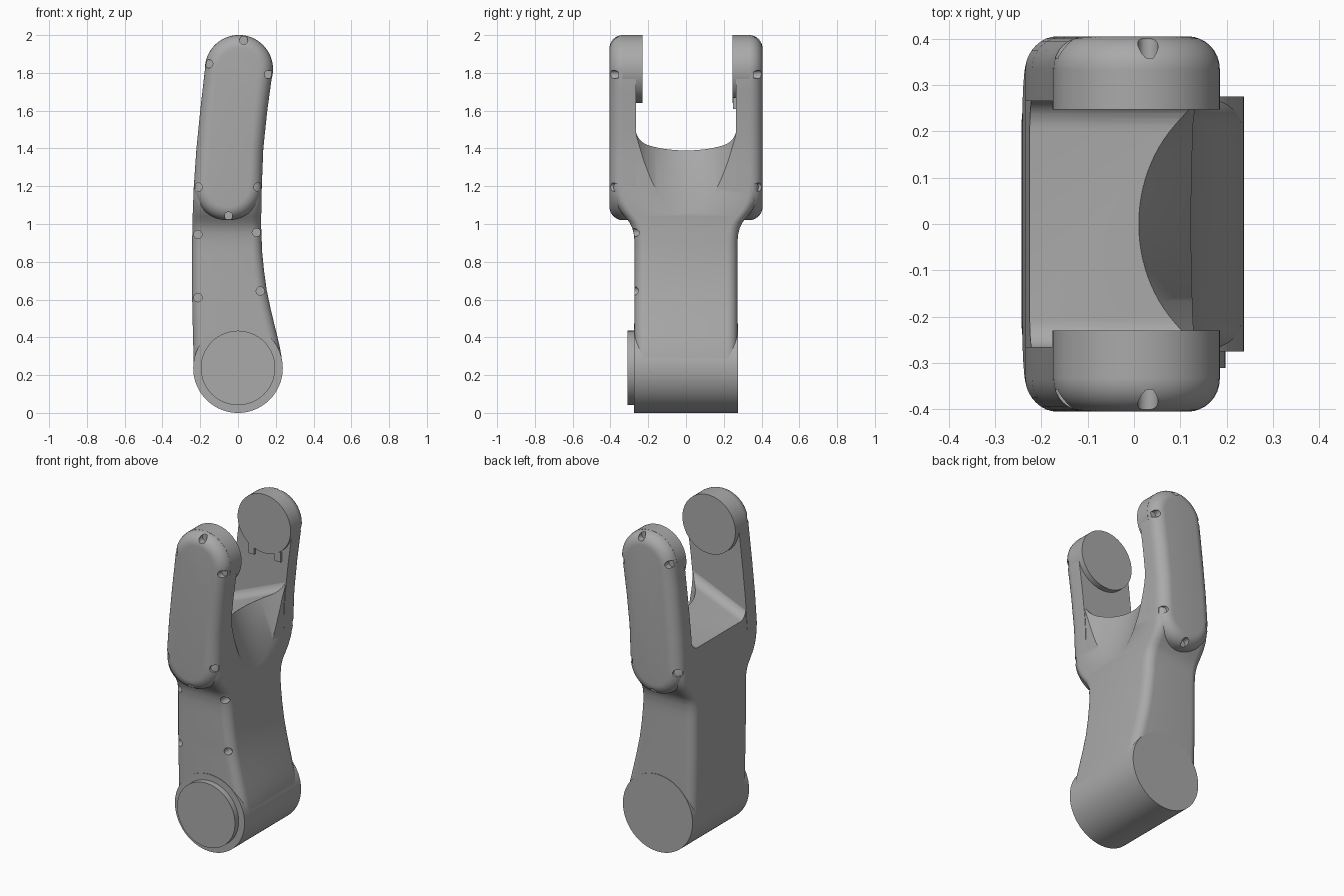
import bpy, bmesh, math
from math import sin, cos, pi

if "Cube" in bpy.data.objects:
    bpy.data.objects.remove(bpy.data.objects["Cube"])

grey = bpy.data.materials.new("plain_grey")
grey.diffuse_color = (0.4, 0.4, 0.4, 1)
grey.use_nodes = True
grey.node_tree.nodes["Principled BSDF"].inputs["Base Color"].default_value = grey.diffuse_color


def interp(table, z):
    for (z0, v0), (z1, v1) in zip(table, table[1:]):
        if z <= z1:
            t = max(0, (z - z0) / (z1 - z0))
            return v0 + (v1 - v0) * t
    return table[-1][1]


def loft(name, rings):
    """Closed solid through rings of equal point count."""
    bm = bmesh.new()
    vs = [[bm.verts.new(p) for p in r] for r in rings]
    n = len(rings[0])
    for a, b in zip(vs, vs[1:]):
        for i in range(n):
            j = (i + 1) % n
            bm.faces.new((a[i], a[j], b[j], b[i]))
    bm.faces.new(vs[0][::-1])
    bm.faces.new(vs[-1])
    bmesh.ops.recalc_face_normals(bm, faces=bm.faces)
    me = bpy.data.meshes.new(name)
    bm.to_mesh(me)
    bm.free()
    me.materials.append(grey)
    ob = bpy.data.objects.new(name, me)
    bpy.context.collection.objects.link(ob)
    return ob


def y_cylinder(name, x, z, r, y0, y1, n=64):
    return loft(name, [[(x + r * cos(2 * pi * i / n), y, z + r * sin(2 * pi * i / n))
                        for i in range(n)] for y in (y0, y1)])


def cut(ob, cutters):
    bpy.context.view_layer.objects.active = ob
    for c in cutters:
        m = ob.modifiers.new("cut", 'BOOLEAN')
        m.operation, m.solver, m.object = 'DIFFERENCE', 'EXACT', c
        bpy.ops.object.modifier_apply(modifier=m.name)
    for c in cutters:
        bpy.data.objects.remove(c)


# Side outline of the link: back edge, front edge and half width by height
LEFT = [(.24, -.234), (.6, -.243), (.9, -.243), (1.05, -.24), (1.2, -.234),
        (1.4, -.22), (1.6, -.2), (1.82, -.175)]
RIGHT = [(.24, .235), (.3, .23), (.36, .219), (.45, .197), (.55, .173), (.65, .152),
         (.75, .138), (.85, .128), (1.0, .122), (1.2, .126), (1.4, .134),
         (1.6, .155), (1.82, .185)]
HALF = [(.24, .272), (.9, .272), (.95, .277), (.98, .285), (1.01, .3),
        (1.04, .325), (1.08, .355), (1.12, .375), (1.16, .385), (1.2, .385),
        (1.3, .36), (1.8, .34)]

# Main body: rounded rectangle sections lofted upward
heights = [.24, .3, .36, .42, .48, .55, .65, .75, .85, .9, .95, .98, 1.01, 1.04,
           1.08, 1.12, 1.16, 1.2, 1.3, 1.4, 1.5, 1.6, 1.7]
rings = []
for z in heights:
    s = .003 if z > 1.2 else 0
    x0, x1, h, r = interp(LEFT, z) + s, interp(RIGHT, z) - s, interp(HALF, z), .055
    ring = []
    for k, (cx, cy) in enumerate([(x1 - r, h - r), (x0 + r, h - r),
                                  (x0 + r, r - h), (x1 - r, r - h)]):
        for i in range(9):
            a = pi / 2 * (k + i / 8)
            ring.append((cx + r * cos(a), cy + r * sin(a), z))
    rings.append(ring)
body = loft("link_body", rings)

# Fork slot cutter: rounded bottom corners, floor sloping down to the back
W, R = .267, .06
prof = [(W, 2.3), (-W, 2.3)]
prof += [(-W + R - R * cos(pi / 2 * i / 8), 1.385 + R - R * sin(pi / 2 * i / 8)) for i in range(9)]
prof += [(W - R + R * sin(pi / 2 * i / 8), 1.385 + R - R * cos(pi / 2 * i / 8)) for i in range(9)]
slot = loft("slot_cutter", [[(x, y, z + .42 * x) for y, z in prof] for x in (-.5, .5)])

# Slanted scoop cutter on the +x side
scoop = loft("scoop_cutter", [[(.31 + .34 * (1.39 - z) + .3 * cos(2 * pi * i / 96),
                                .3 * sin(2 * pi * i / 96), z) for i in range(96)]
                              for z in (.6, 1.5)])
pockets = [y_cylinder("pocket_cutter", x, z, .022, -.5, -.212, 20)
           for x, z in [(-.212, .945), (.097, .955), (-.212, .61), (.118, .645)]]
cut(body, [slot, scoop] + pockets)


# Fork pads: stadium outline with rounded outer edge
def pad_outline(d):
    x0, x1 = interp(LEFT, 1.2), interp(RIGHT, 1.2)
    cb, rb = (x0 + x1) / 2, (x1 - x0) / 2 - d
    ct, rt = .005, .18 - d
    pts = [(cb + rb * cos(pi + pi * i / 24), 1.2 + rb * sin(pi + pi * i / 24)) for i in range(25)]
    zs = [1.3, 1.4, 1.5, 1.6, 1.7]
    pts += [(interp(RIGHT, z) - d, z) for z in zs]
    pts += [(ct + rt * cos(pi * i / 24), 1.82 + rt * sin(pi * i / 24)) for i in range(25)]
    pts += [(interp(LEFT, z) + d, z) for z in reversed(zs)]
    return pts


PAD_POCKETS = [(.03, 1.973), (-.155, 1.848), (.162, 1.792), (-.21, 1.195),
               (.106, 1.195), (-.05, 1.042)]
smooth = [body]
for side, tag in ((-1, "front"), (1, "back")):
    steps = [(.265, 0)] + [(.335 + .07 * sin(pi / 2 * i / 8), .07 * (1 - cos(pi / 2 * i / 8)))
                           for i in range(9)]
    pad = loft(tag + "_fork_pad", [[(x, side * y, z) for x, z in pad_outline(d)]
                                   for y, d in steps])
    cut(pad, [y_cylinder("pocket_cutter", x, z, .022, side * .357, side * .5, 20)
              for x, z in PAD_POCKETS])
    # Joint disc at the fork tip
    inner = .23 if side < 0 else .247
    smooth += [pad, y_cylinder(tag + "_joint_disc", .005, 1.82, .1805, side * inner, side * .336)]

# Two small stop lugs under the back disc
for x in (-.085, .095):
    loft("stop_lug", [[(x + a, y, 1.64 + b) for a, b in
                       ((-.02, -.03), (.02, -.03), (.02, .03), (-.02, .03))] for y in (.25, .28)])

# Base barrel and its end cap
smooth.append(y_cylinder("base_barrel", 0, .237, .237, -.275, .275, 96))
smooth.append(y_cylinder("base_cap", 0, .238, .197, -.311, -.27, 96))

bpy.ops.object.select_all(action='DESELECT')
for ob in smooth:
    ob.select_set(True)
bpy.context.view_layer.objects.active = body
bpy.ops.object.shade_smooth_by_angle(angle=math.radians(35))
